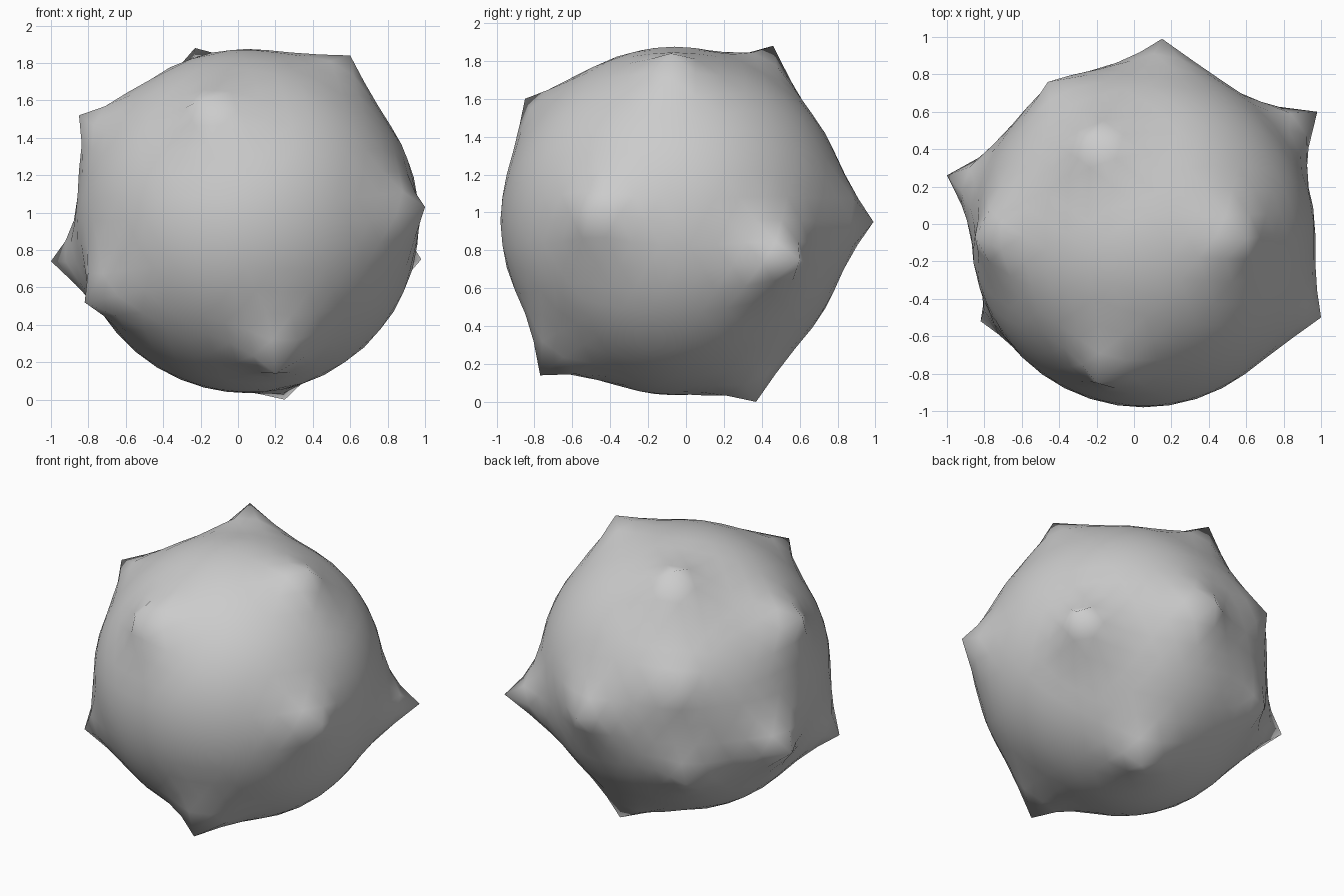
import bpy
import bmesh
from mathutils import Vector

if "Cube" in bpy.data.objects:
    bpy.data.objects.remove(bpy.data.objects["Cube"])

CENTER = Vector((0.05, -0.06, 0.955))
RADIUS = 0.92
REACH = 0.40  # distance over which each spike blends into the ball

# Spike tips
TIPS = [
    (-0.23, 0.46, 1.88), (0.60, -0.08, 1.84),     # upper spikes
    (-0.85, -0.07, 1.52), (-0.20, -0.85, 1.60),
    (-1.00, 0.26, 0.74), (-0.82, -0.52, 0.52),    # left spikes
    (1.00, -0.50, 1.03), (0.98, 0.60, 0.75),      # right spikes
    (0.15, 0.99, 0.95), (-0.46, 0.76, 1.20),      # back spikes
    (-0.49, 0.70, 0.55),
    (0.20, -0.77, 0.14), (0.25, 0.37, 0.00),      # lower spikes
]

# Ball
bm = bmesh.new()
bmesh.ops.create_icosphere(bm, subdivisions=4, radius=RADIUS)
bmesh.ops.translate(bm, verts=bm.verts, vec=CENTER)

# Pull one point out to each tip, dragging its neighbours with a sharp falloff
for tip in map(Vector, TIPS):
    on_ball = CENTER + (tip - CENTER).normalized() * RADIUS
    peak = min(bm.verts, key=lambda v: (v.co - on_ball).length)
    start = peak.co.copy()
    pull = tip - start
    for v in bm.verts:
        d = (v.co - start).length
        if d < REACH:
            v.co += pull * (1 - d / REACH) ** 2

for f in bm.faces:
    f.smooth = True
mesh = bpy.data.meshes.new("spiky_ball")
bm.to_mesh(mesh)
bm.free()

# Stone grey
grey = bpy.data.materials.new("stone_grey")
grey.diffuse_color = (0.6, 0.6, 0.6, 1)
grey.use_nodes = True
grey.node_tree.nodes["Principled BSDF"].inputs["Base Color"].default_value = grey.diffuse_color
mesh.materials.append(grey)

ball = bpy.data.objects.new("spiky_ball", mesh)
bpy.context.collection.objects.link(ball)
